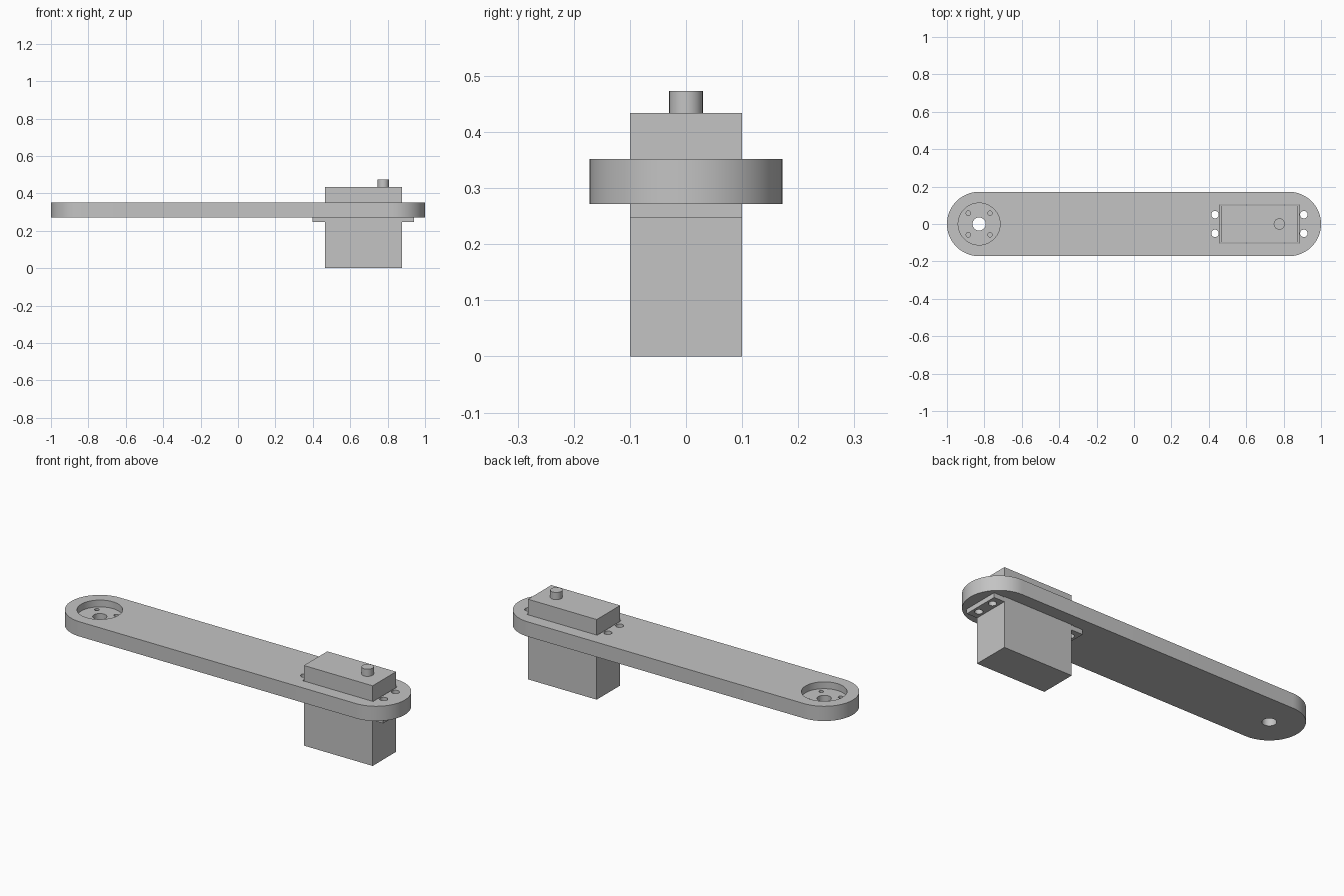
import bpy
import bmesh
from math import cos, sin, pi, radians
from mathutils import Matrix

if "Cube" in bpy.data.objects:
    bpy.data.objects.remove(bpy.data.objects["Cube"], do_unlink=True)

# Single grey plastic
grey = bpy.data.materials.new("grey plastic")
grey.use_nodes = True
colour = (0.55, 0.55, 0.55, 1)
grey.diffuse_color = colour
grey.node_tree.nodes["Principled BSDF"].inputs["Base Color"].default_value = colour


def finish(name, bm):
    bmesh.ops.recalc_face_normals(bm, faces=bm.faces)
    mesh = bpy.data.meshes.new(name)
    bm.to_mesh(mesh)
    bm.free()
    mesh.materials.append(grey)
    obj = bpy.data.objects.new(name, mesh)
    bpy.context.collection.objects.link(obj)
    return obj


def prism(name, outline, z0, z1):
    """Extrude a flat outline from z0 up to z1."""
    bm = bmesh.new()
    face = bm.faces.new([bm.verts.new((x, y, z0)) for x, y in outline])
    top = bmesh.ops.extrude_face_region(bm, geom=[face])["geom"]
    moved = [v for v in top if isinstance(v, bmesh.types.BMVert)]
    bmesh.ops.translate(bm, verts=moved, vec=(0, 0, z1 - z0))
    return finish(name, bm)


def box(name, x0, x1, half_y, z0, z1):
    return prism(name, [(x0, -half_y), (x1, -half_y), (x1, half_y), (x0, half_y)], z0, z1)


def cylinder(name, x, y, r, z0, z1, sides=48):
    bm = bmesh.new()
    bmesh.ops.create_cone(bm, cap_ends=True, segments=sides, radius1=r, radius2=r,
                          depth=z1 - z0, matrix=Matrix.Translation((x, y, (z0 + z1) / 2)))
    return finish(name, bm)


def select_only(obj):
    bpy.ops.object.select_all(action="DESELECT")
    obj.select_set(True)
    bpy.context.view_layer.objects.active = obj


def cut(obj, cutter):
    cutter.hide_render = True
    mod = obj.modifiers.new("cut", "BOOLEAN")
    mod.operation = "DIFFERENCE"
    mod.solver = "EXACT"
    mod.object = cutter
    select_only(obj)
    bpy.ops.object.modifier_apply(modifier=mod.name)
    bpy.data.objects.remove(cutter, do_unlink=True)


def smooth(obj):
    select_only(obj)
    bpy.ops.object.shade_smooth_by_angle(angle=radians(30))


# Main heights and positions
BOTTOM, TOP = 0.272, 0.352
END_R = 0.172
END_X = 1 - END_R
BODY_X0, BODY_X1 = 0.465, 0.877
POCKET = TOP - 0.037
SCREWS = [(x, y) for x in (0.433, 0.908) for y in (-0.05, 0.05)]

# Arm: rounded bar
steps = 32
arc = [-pi / 2 + pi * i / steps for i in range(steps + 1)]
outline = [(END_X + END_R * cos(a), END_R * sin(a)) for a in arc]
outline += [(-x, -y) for x, y in outline]
arm = prism("arm", outline, BOTTOM, TOP)

# Arm: round horn pocket with centre hole and blind screw holes
cut(arm, cylinder("cutter", -END_X, 0, 0.112, POCKET, 0.5, 64))
cut(arm, cylinder("cutter", -END_X, 0, 0.035, 0.2, 0.5))
for sx in (-1, 1):
    for sy in (-1, 1):
        cut(arm, cylinder("cutter", -END_X + sx * 0.058, sy * 0.058, 0.012,
                          POCKET - 0.025, 0.5, 24))

# Arm: servo opening and mounting holes
cut(arm, box("cutter", BODY_X0 - 0.005, BODY_X1 + 0.005, 0.104, 0.2, 0.5))
for x, y in SCREWS:
    cut(arm, cylinder("cutter", x, y, 0.02, 0.2, 0.5, 32))
smooth(arm)

# Servo body and output shaft
box("servo_body", BODY_X0, BODY_X1, 0.1, 0, 0.434)
smooth(cylinder("servo_shaft", 0.777, 0, 0.03, 0.434, 0.473))

# Servo mounting ears under the arm
for name, x0, x1 in (("inner_ear", 0.398, BODY_X0), ("outer_ear", BODY_X1, 0.94)):
    ear = box(name, x0, x1, 0.1, 0.247, BOTTOM)
    for x, y in SCREWS:
        if x0 < x < x1:
            cut(ear, cylinder("cutter", x, y, 0.02, 0.2, 0.5, 32))
    smooth(ear)
